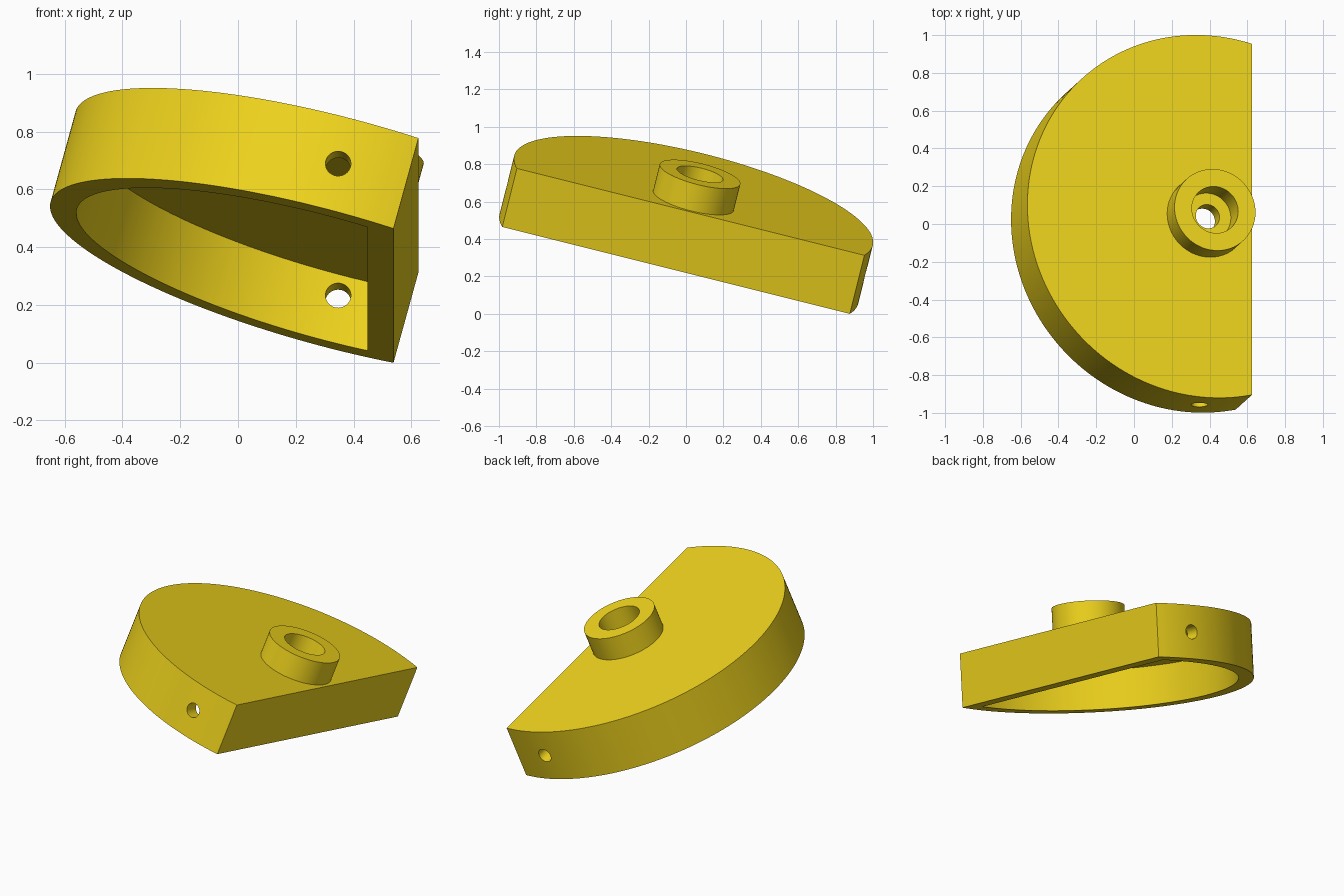
import bpy, bmesh, math
from mathutils import Matrix, Vector

if "Cube" in bpy.data.objects:
    bpy.data.objects.remove(bpy.data.objects["Cube"])

R, WALL, HEIGHT, FLAT = 0.988, 0.094, 0.334, 0.243   # outer radius, wall, depth, flat offset
BOSS_R, BOSS_H, BORE_R, SCREW_R, PIN_R = 0.222, 0.15, 0.127, 0.065, 0.044

# Tilted frame: origin at the circle centre on the top face
tilt, roll = math.radians(15), math.atan(0.25)
u = Vector((math.cos(tilt), -math.sin(tilt) * math.sin(roll), -math.sin(tilt) * math.cos(roll)))
v = Vector((0, math.cos(roll), -math.sin(roll)))
n = u.cross(v)
frame = Matrix((u, v, n)).transposed().to_4x4()
frame.translation = (0.39, 0.04, 0.606)


def prism(name, outline, z0, z1):
    """Closed solid from a flat outline between two heights."""
    bm = bmesh.new()
    face = bm.faces.new([bm.verts.new((x, y, z0)) for x, y in outline])
    ext = bmesh.ops.extrude_face_region(bm, geom=[face])
    top = [e for e in ext["geom"] if isinstance(e, bmesh.types.BMVert)]
    bmesh.ops.translate(bm, verts=top, vec=(0, 0, z1 - z0))
    bmesh.ops.recalc_face_normals(bm, faces=bm.faces)
    mesh = bpy.data.meshes.new(name)
    bm.to_mesh(mesh)
    bm.free()
    ob = bpy.data.objects.new(name, mesh)
    bpy.context.collection.objects.link(ob)
    return ob


def d_shape(r, flat, steps=144):
    """Circle of radius r cut by a straight chord at x = flat."""
    a = math.acos(flat / r)
    span = 2 * (math.pi - a)
    return [(r * math.cos(a + span * i / steps), r * math.sin(a + span * i / steps))
            for i in range(steps + 1)]


def circle(r, steps=64):
    return [(r * math.cos(2 * math.pi * i / steps), r * math.sin(2 * math.pi * i / steps))
            for i in range(steps)]


def combine(target, tool, operation):
    mod = target.modifiers.new(operation.title(), 'BOOLEAN')
    mod.operation, mod.solver, mod.object = operation, 'EXACT', tool
    bpy.context.view_layer.objects.active = target
    bpy.ops.object.modifier_apply(modifier=mod.name)
    bpy.data.objects.remove(tool)


# D-shaped body, hollow from below
body = prism("half_round_cover", d_shape(R, FLAT), -HEIGHT, 0)
combine(body, prism("pocket", d_shape(R - WALL, FLAT - WALL), -HEIGHT - 0.1, -WALL), 'DIFFERENCE')

# Raised boss with a wide bore and a narrow through hole
combine(body, prism("boss", circle(BOSS_R), -0.03, BOSS_H), 'UNION')
combine(body, prism("bore", circle(BORE_R), 0, BOSS_H + 0.1), 'DIFFERENCE')
combine(body, prism("screw_hole", circle(SCREW_R), -0.2, 0.1), 'DIFFERENCE')

# Cross pin hole through both side walls
pin = prism("pin_hole", circle(PIN_R, 48), -1.2, 1.2)
pin.data.transform(Matrix.Translation((0, 0, -HEIGHT / 2)) @ Matrix.Rotation(math.pi / 2, 4, 'X'))
combine(body, pin, 'DIFFERENCE')

# Tilt into place, smooth the round walls
body.data.transform(frame)
body.select_set(True)
bpy.context.view_layer.objects.active = body
bpy.ops.object.shade_smooth_by_angle(angle=math.radians(30))

yellow = bpy.data.materials.new("yellow")
yellow.diffuse_color = (0.87, 0.66, 0.012, 1)
yellow.use_nodes = True
yellow.node_tree.nodes["Principled BSDF"].inputs["Base Color"].default_value = yellow.diffuse_color
body.data.materials.clear()
body.data.materials.append(yellow)
